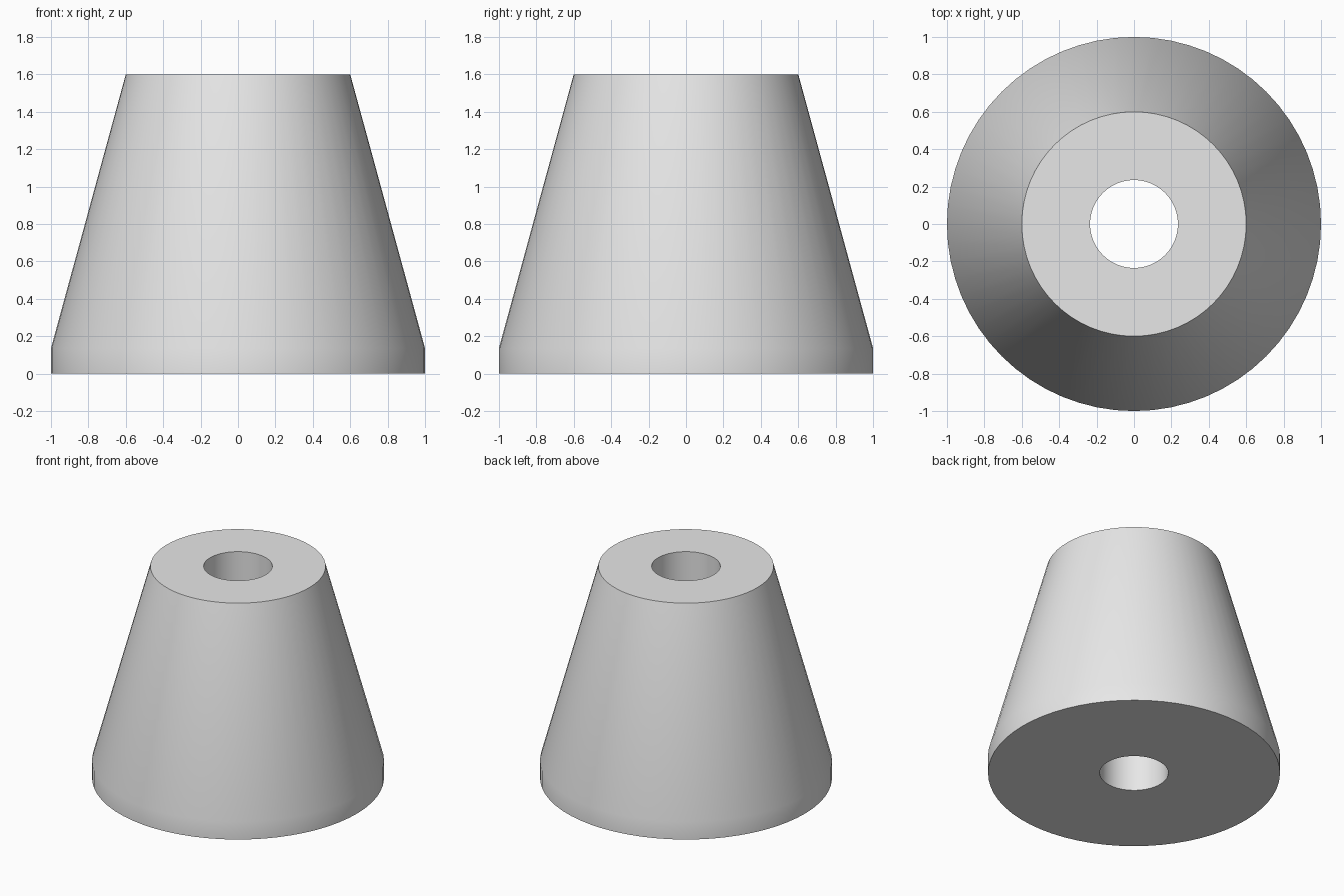
import bpy, bmesh, math
from mathutils import Matrix, Vector

if "Cube" in bpy.data.objects:
    bpy.data.objects.remove(bpy.data.objects["Cube"], do_unlink=True)

SEGMENTS = 64

# Plain grey material
grey = bpy.data.materials.new("light_grey")
grey.use_nodes = True
colour = (0.8, 0.8, 0.8, 1)
grey.diffuse_color = colour
grey.node_tree.nodes["Principled BSDF"].inputs["Base Color"].default_value = colour


def lathe(name, profile, material):
    """Spin a closed (radius, height) profile around the z axis."""
    bm = bmesh.new()
    verts = [bm.verts.new((r, 0, z)) for r, z in profile]
    edges = [bm.edges.new((v, verts[(i + 1) % len(verts)])) for i, v in enumerate(verts)]
    bmesh.ops.spin(bm, geom=verts + edges, cent=(0, 0, 0), axis=(0, 0, 1),
                   angle=math.tau, steps=SEGMENTS, use_duplicate=False)
    bmesh.ops.remove_doubles(bm, verts=bm.verts, dist=0.0001)
    bmesh.ops.recalc_face_normals(bm, faces=bm.faces)
    mesh = bpy.data.meshes.new(name)
    bm.to_mesh(mesh)
    bm.free()
    mesh.materials.append(material)
    obj = bpy.data.objects.new(name, mesh)
    bpy.context.collection.objects.link(obj)
    bpy.ops.object.select_all(action='DESELECT')
    obj.select_set(True)
    bpy.context.view_layer.objects.active = obj
    bpy.ops.object.shade_smooth_by_angle(angle=math.radians(30))
    return obj


# Tapered foot: short straight rim, sloping wall, flat top and a through bore
lathe("tapered_foot", [(0.235, 0), (1, 0), (1, 0.135), (0.6, 1.6), (0.235, 1.6)], grey)
